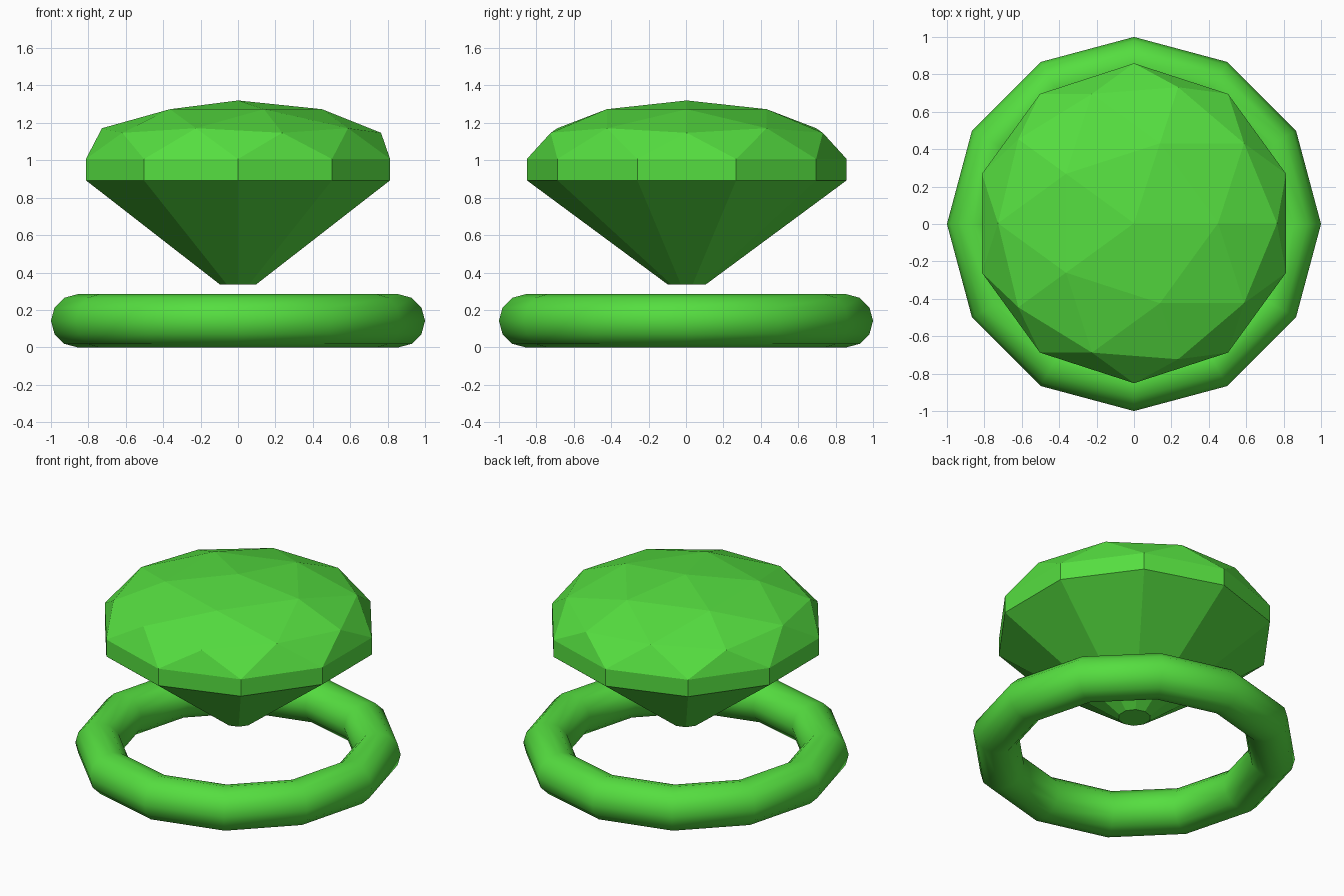
import bpy
import bmesh

cube = bpy.data.objects.get("Cube")
if cube:
    bpy.data.objects.remove(cube, do_unlink=True)

# Single green material
GREEN = (0.091, 0.73, 0.051, 1.0)
green = bpy.data.materials.new("bright_green")
green.diffuse_color = GREEN
green.use_nodes = True
green.node_tree.nodes["Principled BSDF"].inputs["Base Color"].default_value = GREEN

# Ring band: smooth twelve-sided torus lying flat
TUBE = 0.142
bpy.ops.mesh.primitive_torus_add(major_segments=12, minor_segments=12,
                                 major_radius=1 - TUBE, minor_radius=TUBE,
                                 location=(0, 0, TUBE))
band = bpy.context.object
band.name = band.data.name = "ring_band"
band.data.materials.append(green)
bpy.ops.object.shade_smooth()

# Gem dimensions
RADIUS, CULET_RADIUS = 0.855, 0.1
TOP, GIRDLE_TOP, GIRDLE_BOTTOM, CULET = 1.32, 1.007, 0.893, 0.335


def extrude_rim(bm, edges, z, scale=1.0):
    """Extend an open rim to height z, scaling it towards the axis."""
    new = bmesh.ops.extrude_edge_only(bm, edges=edges)["geom"]
    for v in new:
        if isinstance(v, bmesh.types.BMVert):
            v.co = (v.co.x * scale, v.co.y * scale, z)
    return [e for e in new if isinstance(e, bmesh.types.BMEdge)]


# Crown: upper half of a flattened icosphere
bpy.ops.mesh.primitive_ico_sphere_add(subdivisions=2, radius=1, location=(0, 0.004, 0))
gem = bpy.context.object
gem.name = gem.data.name = "gemstone"
bm = bmesh.new()
bm.from_mesh(gem.data)
bmesh.ops.delete(bm, geom=[v for v in bm.verts if v.co.z < -0.05], context='VERTS')
for v in bm.verts:
    v.co = (v.co.x * RADIUS, v.co.y * RADIUS,
            GIRDLE_TOP + v.co.z * (TOP - GIRDLE_TOP))

# Girdle, pavilion and flat culet
rim = [e for e in bm.edges if e.is_boundary]
rim = extrude_rim(bm, rim, GIRDLE_BOTTOM)
rim = extrude_rim(bm, rim, CULET, CULET_RADIUS / RADIUS)
bmesh.ops.contextual_create(bm, geom=rim)
bmesh.ops.recalc_face_normals(bm, faces=bm.faces)
for f in bm.faces:
    f.smooth = False
bm.to_mesh(gem.data)
bm.free()
gem.data.materials.append(green)
